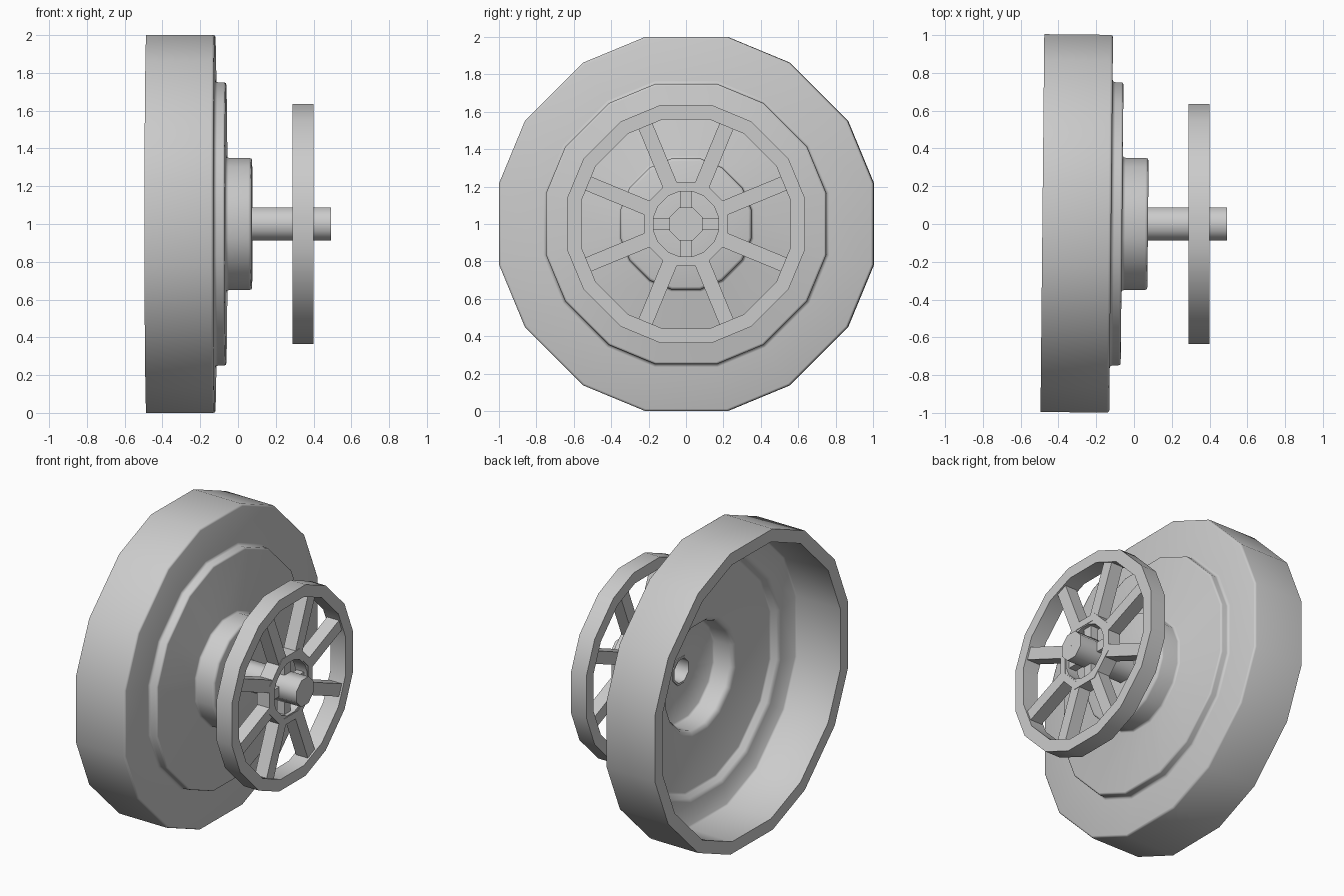
import bpy, bmesh, math
from mathutils import Matrix, Vector

if "Cube" in bpy.data.objects:
    bpy.data.objects.remove(bpy.data.objects["Cube"])

CENTRE = Vector((.003, 0, 1))


def finish(name, bm, smooth=None):
    bmesh.ops.recalc_face_normals(bm, faces=bm.faces)
    me = bpy.data.meshes.new(name)
    bm.to_mesh(me)
    bm.free()
    ob = bpy.data.objects.new(name, me)
    bpy.context.collection.objects.link(ob)
    ob.location = CENTRE
    if smooth:
        bpy.context.view_layer.objects.active = ob
        ob.select_set(True)
        bpy.ops.object.shade_smooth_by_angle(angle=math.radians(smooth))
        ob.select_set(False)
    return ob


def lathe(name, profile, angles, smooth=None):
    """Spin a closed (x, flat-to-axis radius) profile about the x axis."""
    bm = bmesh.new()
    k = 1 / math.cos(math.radians(angles[0]))
    rings = [[bm.verts.new((x, r * k * math.cos(math.radians(a)),
                            r * k * math.sin(math.radians(a)))) for x, r in profile]
             for a in angles]
    n, m = len(rings), len(profile)
    for i in range(n):
        for j in range(m):
            a, b = rings[i], rings[(i + 1) % n]
            bm.faces.new((a[j], a[(j + 1) % m], b[(j + 1) % m], b[j]))
    return finish(name, bm, smooth)


def bar(name, x0, x1, r0, r1, width, angle):
    """Radial box lying in the wheel plane."""
    bm = bmesh.new()
    bmesh.ops.create_cube(bm, size=1)
    bm.transform(Matrix.Rotation(math.radians(angle), 4, 'X')
                 @ Matrix.Translation(((x0 + x1) / 2, (r0 + r1) / 2, 0))
                 @ Matrix.Diagonal((x1 - x0, r1 - r0, width, 1)))
    return finish(name, bm)


# Slightly uneven 16-sided ring, and a regular octagon
sixteen = [q * 90 + a for q in range(4) for a in (12.4, 32.6, 57.4, 77.6)]
eight = [22.5 + 45 * i for i in range(8)]

# Hollow stepped drum with softened steps
drum = lathe("stepped_drum", [
    # outside, from rim to hub
    (-.488, 1.0), (-.138, 1.0), (-.128, .997), (-.124, .988),
    (-.124, .765), (-.12, .753), (-.108, .749), (-.078, .749), (-.069, .746), (-.066, .737),
    (-.066, .362), (-.062, .353), (-.05, .35), (.055, .35), (.067, .346), (.071, .335),
    (.071, .08),
    # inside, from hub to rim
    (.035, .08), (.035, .325), (.025, .335), (-.08, .338), (-.1, .35), (-.107, .372),
    (-.107, .715), (-.113, .728), (-.145, .738), (-.159, .762),
    (-.159, .91), (-.17, .918), (-.488, .92)], sixteen, 60)
drum.rotation_euler.z = -.01

# Hollow shaft, closed at the outer end
lathe("shaft", [(.03, .088), (.49, .088), (.49, .001), (.45, .001),
                (.45, .075), (.03, .075)], eight, 60)

# Spoked hand wheel
lathe("wheel_rim", [(.285, .635), (.397, .635), (.397, .56), (.285, .56)], sixteen, 30)
lathe("wheel_hub", [(.295, .225), (.388, .225), (.388, .18), (.295, .18)], eight)
lathe("wheel_hub_lining", [(.298, .2), (.385, .2), (.385, .173), (.298, .173)], sixteen, 30)
for i, a in enumerate(eight):
    bar(f"wheel_spoke_{i + 1}", .298, .385, .20, .585, .08, a)
for i in range(4):
    bar(f"hub_tab_{i + 1}", .308, .362, .075, .185, .065, 90 * i)
